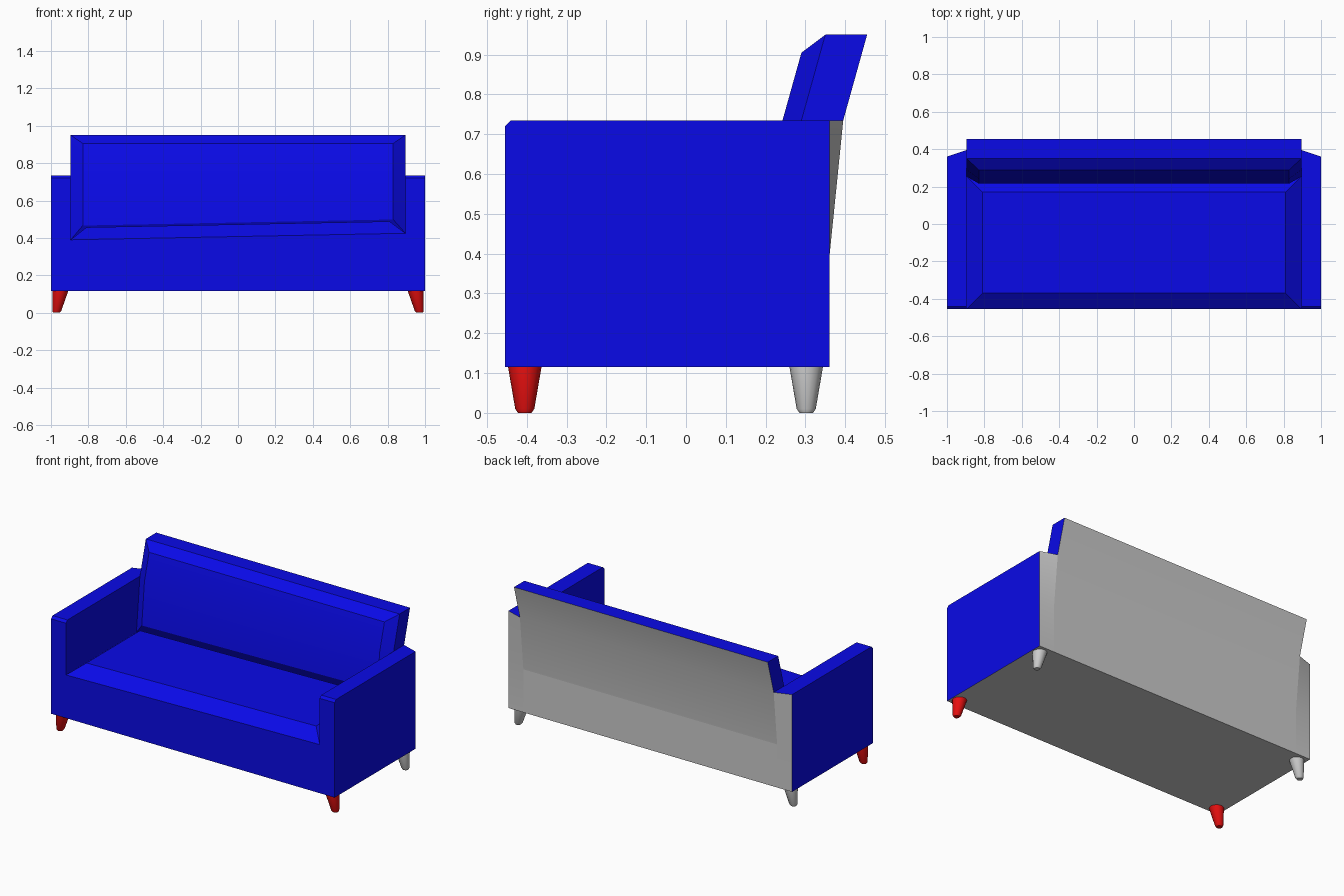
import bpy, bmesh, math

if "Cube" in bpy.data.objects:
    bpy.data.objects.remove(bpy.data.objects["Cube"], do_unlink=True)


def material(name, color):
    m = bpy.data.materials.new(name)
    m.use_nodes = True
    m.diffuse_color = (*color, 1)
    m.node_tree.nodes["Principled BSDF"].inputs["Base Color"].default_value = (*color, 1)
    return m


BLUE = material("blue_fabric", (0.003, 0.003, 0.8))
RED = material("red_leg", (0.8, 0.005, 0.005))
GREY = material("grey_lining", (0.6, 0.6, 0.6))


def loft(name, rings, mats, is_lining=None, angle=30):
    """Skin a list of equal-length point rings, cap both ends."""
    bm = bmesh.new()
    rows = [[bm.verts.new(p) for p in ring] for ring in rings]
    n = len(rows[0])
    for a, b in zip(rows, rows[1:]):
        for i in range(n):
            j = (i + 1) % n
            bm.faces.new((a[i], a[j], b[j], b[i]))
    bm.faces.new(rows[0])
    bm.faces.new(rows[-1])
    bmesh.ops.remove_doubles(bm, verts=bm.verts, dist=0.0005)
    bmesh.ops.recalc_face_normals(bm, faces=bm.faces)
    bm.normal_update()
    for f in bm.faces:
        f.material_index = int(bool(is_lining and is_lining(f.normal)))
    mesh = bpy.data.meshes.new(name)
    bm.to_mesh(mesh)
    bm.free()
    for m in mats:
        mesh.materials.append(m)
    obj = bpy.data.objects.new(name, mesh)
    bpy.context.collection.objects.link(obj)
    bpy.context.view_layer.objects.active = obj
    bpy.ops.object.select_all(action='DESELECT')
    obj.select_set(True)
    bpy.ops.object.shade_smooth_by_angle(angle=math.radians(angle))
    return obj


def back_or_under(n):
    return n.y > 0.5 or n.z < -0.5


W = 0.895                      # half width between the arms
FRONT, REAR, FLOOR, ARM_TOP = -0.455, 0.36, 0.115, 0.735


def edge_z(x):                 # seat edge height, rising slightly to one side
    return 0.4075 + 0.0195 * x


def rect(hx, y0, y1, height):
    return [(x, y, height(x)) for x, y in ((-hx, y0), (hx, y0), (hx, y1), (-hx, y1))]


# Base and raised seat cushion
loft("seat_base", [rect(W, FRONT, REAR, lambda x: FLOOR), rect(W, FRONT, REAR, edge_z)],
     [BLUE, GREY], back_or_under)
loft("seat_cushion", [rect(W, FRONT, 0.255, edge_z),
                      rect(0.81, -0.37, 0.17, lambda x: edge_z(x) + 0.065)], [BLUE])

# Arms: rear inner corner leans out to meet the back
for side, label in ((1, "left"), (-1, "right")):
    rings = []
    for z, front, inner in ((FLOOR, FRONT, REAR), (0.39, FRONT, REAR),
                            (0.72, FRONT, 0.3935), (ARM_TOP, -0.44, 0.395)):
        rings.append([(side * W, front, z), (side, front, z),
                      (side, REAR, z), (side * W, inner, z)])
    loft(label + "_arm", rings, [BLUE, GREY], back_or_under)


# Backrest: bent slab with a raised, bevelled front panel
def back_ring(x, raised):
    low = edge_z(x)
    outer = [(0.255, low), (0.29, ARM_TOP), (0.35, 0.95)]
    panel = [(0.216, low + 0.075), (0.2425, ARM_TOP), (0.29, 0.905)] if raised else outer
    rear = [(0.455, 0.95), (0.395, ARM_TOP), (0.36, 0.39)]
    return [(x, y, z) for y, z in [outer[0], *panel, outer[2], *rear]]


loft("backrest", [back_ring(-W, False), back_ring(-0.83, True),
                  back_ring(0.83, True), back_ring(W, False)],
     [BLUE, GREY], lambda n: n.y > 0.5)

# Splayed tapered legs
for row, y, mat in (("front", -0.405, RED), ("rear", 0.302, GREY)):
    for side, label in ((1, "left"), (-1, "right")):
        rings = []
        for z, r, cx in ((0, 0.017, 0.971), (0.01, 0.024, 0.969), (FLOOR, 0.042, 0.95)):
            rings.append([(side * cx + r * math.cos(a), y + r * math.sin(a), z)
                          for a in (math.tau * i / 16 for i in range(16))])
        loft(f"{row}_{label}_leg", rings, [mat])
